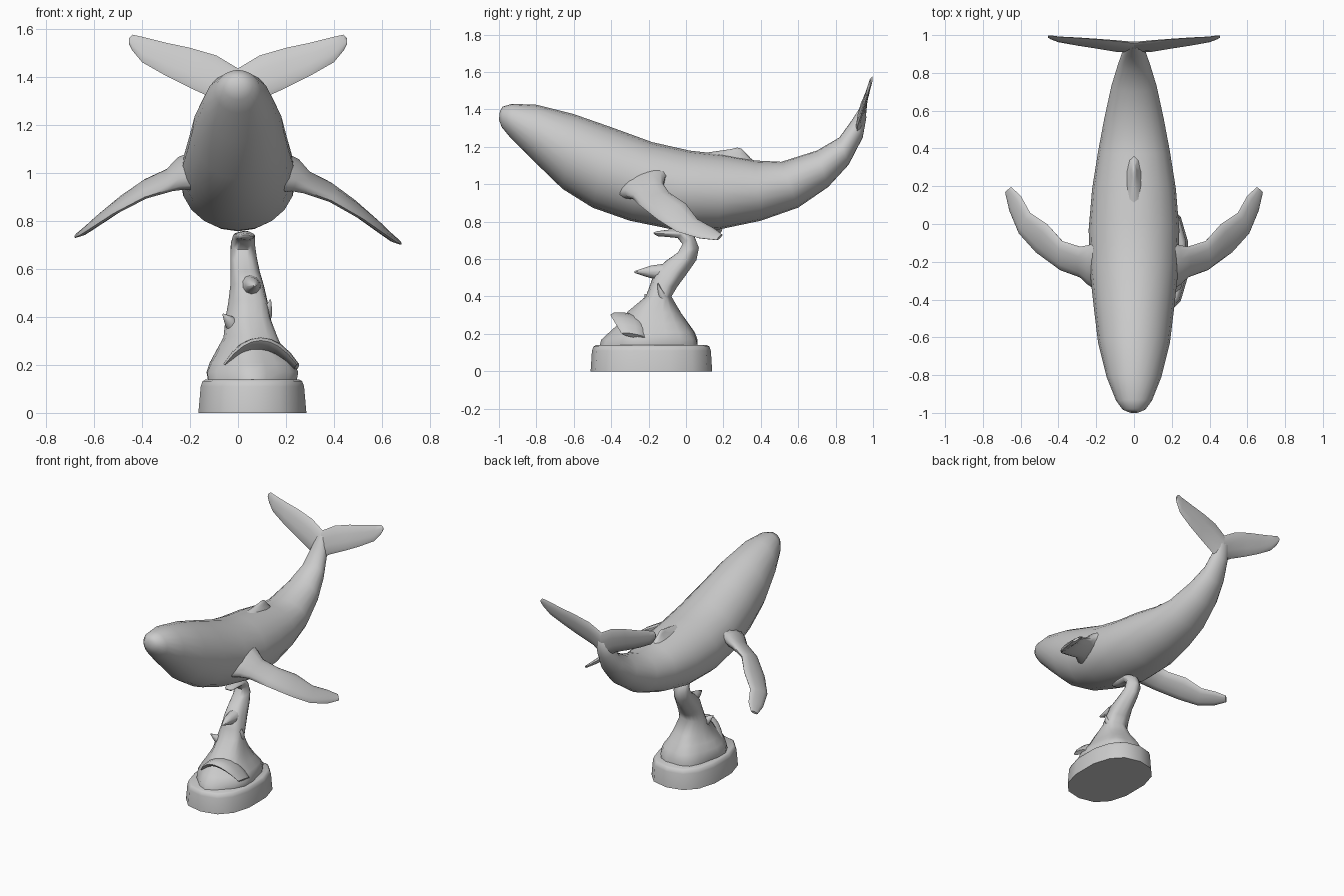
import bpy
import bmesh
import math
from mathutils import Vector

default_cube = bpy.data.objects.get("Cube")
if default_cube:
    bpy.data.objects.remove(default_cube, do_unlink=True)

# One plain grey for the whole sculpture
GREY = (0.6, 0.6, 0.6, 1.0)
grey = bpy.data.materials.new("plain grey")
grey.use_nodes = True
grey.diffuse_color = GREY
grey.node_tree.nodes["Principled BSDF"].inputs["Base Color"].default_value = GREY


def finish(name, bm, angle):
    """Turn the bmesh into a named, smooth shaded object."""
    bmesh.ops.recalc_face_normals(bm, faces=bm.faces)
    mesh = bpy.data.meshes.new(name)
    bm.to_mesh(mesh)
    bm.free()
    mesh.materials.append(grey)
    obj = bpy.data.objects.new(name, mesh)
    bpy.context.collection.objects.link(obj)
    bpy.ops.object.select_all(action="DESELECT")
    obj.select_set(True)
    bpy.context.view_layer.objects.active = obj
    bpy.ops.object.shade_smooth_by_angle(angle=math.radians(angle))
    return obj


def loft(name, sections, sides=16, angle=60, side_axis=None, power=1.0, ripple=0.0):
    """Skin rounded sections, each given as (edge point, opposite point, half thickness)."""
    bm = bmesh.new()
    mids = [(Vector(a) + Vector(b)) / 2 for a, b, _ in sections]
    rings = []
    for i, (a, b, half) in enumerate(sections):
        chord = (Vector(a) - Vector(b)) / 2
        path = mids[min(i + 1, len(mids) - 1)] - mids[max(i - 1, 0)]
        across = Vector(side_axis) if side_axis else chord.cross(path).normalized()
        ring = []
        for k in range(sides):
            t = math.tau * k / sides
            c, s = math.cos(t), math.sin(t)
            c = math.copysign(abs(c) ** power, c)
            s = math.copysign(abs(s) ** power, s)
            swell = 1 + ripple * math.cos(5 * t + i * 0.35)
            ring.append(bm.verts.new(mids[i] + (chord * c + across * half * s) * swell))
        rings.append(ring)
    for low, high in zip(rings, rings[1:]):
        for k in range(sides):
            n = (k + 1) % sides
            bm.faces.new((low[k], low[n], high[n], high[k]))
    bm.faces.new(rings[0])
    bm.faces.new(rings[-1])
    return finish(name, bm, angle)


X_AXIS = (1, 0, 0)

# Whale body: back y, back z, belly y, belly z, half width
body_rows = [
    (-.995, 1.39, -1, 1.345, .025),
    (-.98, 1.415, -.985, 1.305, .06),
    (-.93, 1.43, -.94, 1.25, .095),
    (-.8, 1.425, -.82, 1.13, .145),
    (-.6, 1.375, -.66, .975, .19),
    (-.4, 1.305, -.5, .875, .212),
    (-.18, 1.225, -.3, .805, .235),
    (.02, 1.18, -.08, .76, .24),
    (.2, 1.16, .17, .757, .222),
    (.37, 1.127, .4, .805, .19),
    (.51, 1.12, .6, .875, .158),
    (.7, 1.18, .76, .985, .12),
    (.82, 1.25, .87, 1.105, .085),
    (.885, 1.34, .945, 1.25, .06),
    (.93, 1.41, .965, 1.36, .035),
]
loft("body", [((0, ty, tz), (0, by, bz), w) for ty, tz, by, bz, w in body_rows],
     sides=20, side_axis=X_AXIS)

# Low dorsal fin on the back
loft("dorsal_fin", [
    ((0, .05, 1.16), (0, .38, 1.11), .05),
    ((0, .17, 1.178), (0, .345, 1.14), .028),
    ((0, .235, 1.187), (0, .315, 1.172), .014),
    ((0, .275, 1.196), (0, .297, 1.19), .005),
], sides=10, side_axis=X_AXIS)

# Tail flukes: x, leading y and z, trailing y and z, half thickness
fluke_rows = [
    (-.01, .915, 1.24, .955, 1.43, .022),
    (.09, .915, 1.305, .968, 1.49, .017),
    (.2, .932, 1.355, .978, 1.522, .013),
    (.3, .947, 1.405, .985, 1.543, .011),
    (.4, .965, 1.462, .99, 1.568, .009),
    (.44, .98, 1.51, .996, 1.577, .007),
    (.455, .988, 1.54, .996, 1.562, .004),
]
# Flippers: leading edge, trailing edge, half thickness
flipper_rows = [
    ((.16, -.38, .95), (.17, -.07, 1.06), .075),
    ((.235, -.325, .94), (.235, -.11, 1.045), .055),
    ((.28, -.285, .925), (.285, -.12, 1.0), .036),
    ((.39, -.245, .885), (.38, -.09, .955), .027),
    ((.52, -.15, .81), (.46, 0, .895), .022),
    ((.61, -.05, .747), (.55, .06, .815), .019),
    ((.66, .07, .712), (.6, .15, .765), .015),
    ((.682, .165, .702), (.65, .195, .73), .008),
]
for side, word in ((1, "left"), (-1, "right")):
    loft(word + "_fluke",
         [((side * x, ly, lz), (side * x, ty, tz), h) for x, ly, lz, ty, tz, h in fluke_rows],
         sides=10)

    def place(p):
        # The right flipper is held slightly higher
        lift = 0 if side > 0 else 0.05 * max(0, abs(p[0]) - .1)
        return (side * p[0], p[1], p[2] + lift)

    loft(word + "_flipper", [(place(a), place(b), h) for a, b, h in flipper_rows], sides=12)

# Pedestal with softly rounded upper rim: z, half width, half depth
loft("pedestal", [
    ((.06, -.185 - d, z), (.06, -.185 + d, z), w)
    for z, w, d in ((0, .23, .325), (.11, .22, .318), (.132, .212, .31), (.14, .198, .297))
], sides=14, angle=50, side_axis=X_AXIS, power=.82)

# Water column: x centre, front y and z, rear y and z, half width
column_rows = [
    (.06, -.45, .135, .075, .135, .185),
    (.062, -.44, .17, .07, .17, .19),
    (.06, -.4, .21, .05, .21, .172),
    (.055, -.36, .25, .012, .26, .142),
    (.057, -.31, .32, -.025, .31, .112),
    (.045, -.215, .4, -.078, .4, .092),
    (.045, -.19, .47, -.05, .45, .082),
    (.04, -.165, .54, .0, .52, .07),
    (.03, -.11, .59, .052, .595, .06),
    (.023, -.045, .635, .066, .66, .055),
    (.02, -.02, .68, .042, .725, .05),
    (.025, -.045, .712, -.005, .758, .045),
    (.03, -.1, .718, -.09, .757, .04),
    (.035, -.15, .722, -.155, .749, .03),
    (.035, -.17, .733, -.175, .742, .015),
]
loft("water_column",
     [((x, fy, fz), (x, ry, rz), w) for x, fy, fz, ry, rz, w in column_rows],
     sides=20, side_axis=X_AXIS, ripple=.05)

# Broad curling crest at the foot of the column
crest = []
for step in range(-4, 5):
    t = step / 4
    x = .095 + .15 * t
    drop = t * t
    crest.append(((x, -.405 + .06 * drop, .302 - .1 * drop),
                  (x, -.22, .27 - .09 * drop), .026 - .012 * drop))
loft("front_wave_crest", crest, sides=10)

# Splash licks: hooked points growing out of the column
licks = {
    "middle_lick": ((.05, -.1, .53), (.06, -.2, .535), (.07, -.275, .532), .05),
    "right_lick": ((.0, -.15, .33), (-.035, -.2, .38), (-.062, -.22, .41), .04),
    "left_lick": ((.1, -.12, .37), (.125, -.14, .42), (.135, -.15, .47), .035),
}
for name, (root, middle, tip, size) in licks.items():
    rows = []
    for point, scale in ((root, 1), (middle, .6), (tip, .1)):
        offset = Vector((0, .4, 1)) * size * scale
        rows.append((Vector(point) + offset, Vector(point) - offset, size * scale))
    loft(name, rows, sides=10)
